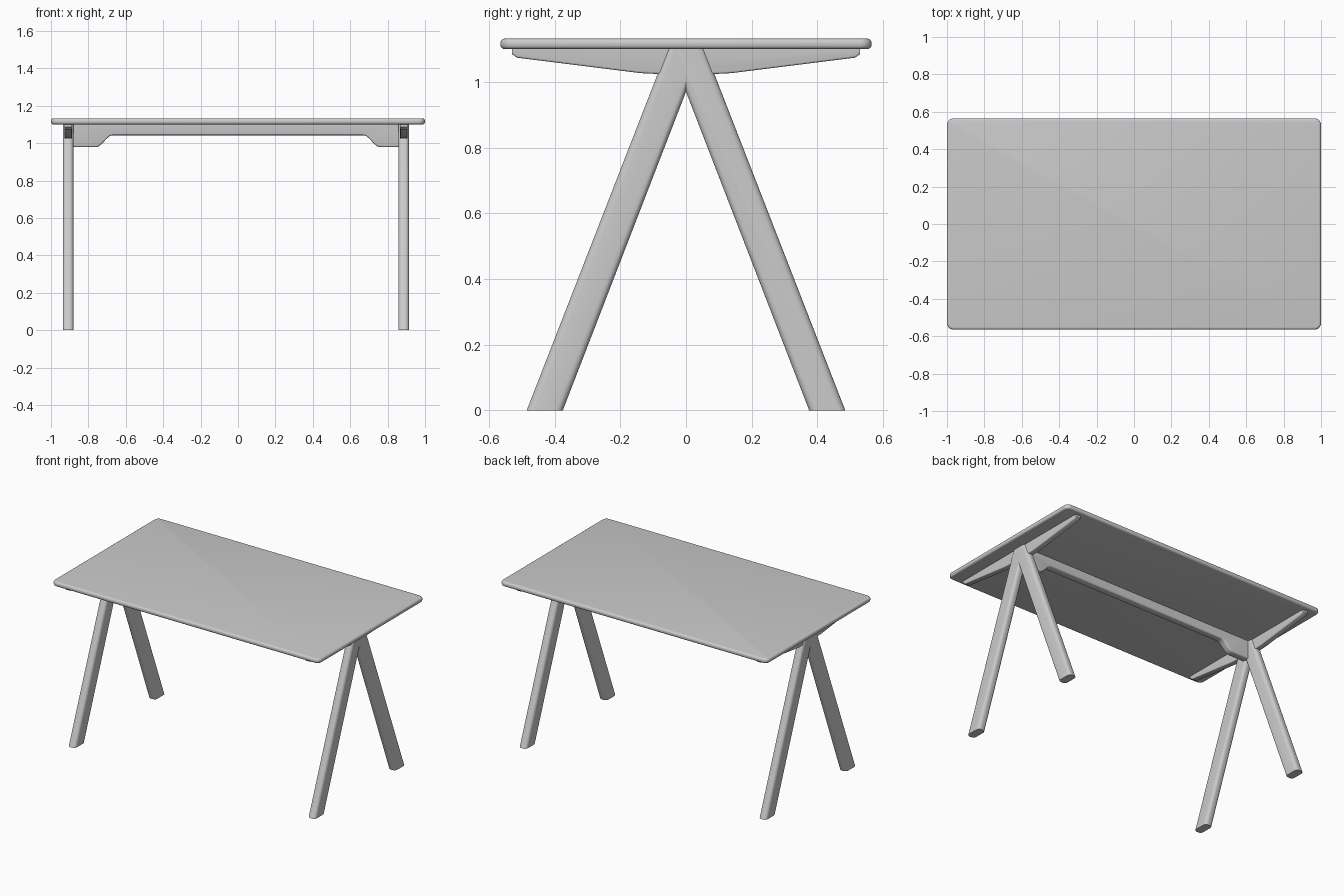
import bpy, bmesh, math

if "Cube" in bpy.data.objects:
    bpy.data.objects.remove(bpy.data.objects["Cube"])


def finish(bm, name):
    bmesh.ops.recalc_face_normals(bm, faces=bm.faces)
    mesh = bpy.data.meshes.new(name)
    bm.to_mesh(mesh)
    bm.free()
    ob = bpy.data.objects.new(name, mesh)
    bpy.context.collection.objects.link(ob)
    bpy.ops.object.select_all(action='DESELECT')
    ob.select_set(True)
    bpy.context.view_layer.objects.active = ob
    bpy.ops.object.shade_smooth_by_angle(angle=math.radians(35))
    return ob


def prism(points, vector):
    """Extrude a closed outline of 3D points along a vector."""
    bm = bmesh.new()
    face = bm.faces.new([bm.verts.new(p) for p in points])
    ext = bmesh.ops.extrude_face_region(bm, geom=[face])
    verts = [g for g in ext['geom'] if isinstance(g, bmesh.types.BMVert)]
    bmesh.ops.translate(bm, verts=verts, vec=vector)
    bmesh.ops.recalc_face_normals(bm, faces=bm.faces)
    return bm


def round_edges(bm, test, width, segments):
    edges = [e for e in bm.edges if test(e.verts[0].co, e.verts[1].co)]
    bmesh.ops.bevel(bm, geom=edges, offset=width, segments=segments,
                    profile=0.5, affect='EDGES', clamp_overlap=True)


# Table top: rounded corners, then rounded rim
W, D, Z0, Z1 = 1.0, 0.565, 1.10, 1.132
top = prism([(-W, -D, Z0), (W, -D, Z0), (W, D, Z0), (-W, D, Z0)], (0, 0, Z1 - Z0))
round_edges(top, lambda a, b: abs(a.z - b.z) > 0.01, 0.035, 6)
round_edges(top, lambda a, b: abs(a.z - b.z) < 1e-4, 0.013, 4)
finish(top, "table_top")

# A-frame legs and tapered cross braces at each end
LEG = [(-0.485, 0), (-0.375, 0), (0, 0.97), (0.375, 0), (0.485, 0),
       (0.055, 1.105), (-0.055, 1.105)]
BRACE = [(-0.53, 1.105), (-0.53, 1.085), (-0.515, 1.074), (-0.14, 1.027), (-0.08, 1.024),
         (0.08, 1.024), (0.14, 1.027), (0.515, 1.074), (0.53, 1.085), (0.53, 1.105)]
for side, x in (("left", -0.908), ("right", 0.886)):
    t = 0.056
    leg = prism([(x - t / 2, y, z) for y, z in LEG], (t, 0, 0))
    round_edges(leg, lambda a, b: abs(a.x - b.x) < 1e-4 and abs(a.z - b.z) > 0.01, 0.021, 5)
    finish(leg, side + "_leg_frame")

    t = 0.04
    brace = prism([(x - t / 2, y, z) for y, z in BRACE], (t, 0, 0))
    round_edges(brace, lambda a, b: abs(a.x - b.x) < 1e-4 and min(a.z, b.z) < 1.08, 0.006, 3)
    finish(brace, side + "_cross_brace")

# Long beam with deeper shoulders that curve up into the thin middle
half = [(0.895, 0.978), (0.76, 0.978)]
for i in range(1, 7):
    s = i / 6
    half.append((0.76 - 0.09 * s, 0.978 + 0.064 * s * s * (3 - 2 * s)))
outline = [(0.895, 1.105)] + half + [(-x, z) for x, z in reversed(half)] + [(-0.895, 1.105)]
beam = prism([(x, -0.026, z) for x, z in outline], (0, 0.052, 0))
round_edges(beam, lambda a, b: abs(a.y - b.y) < 1e-4 and max(a.z, b.z) < 1.08, 0.009, 3)
finish(beam, "long_beam")
